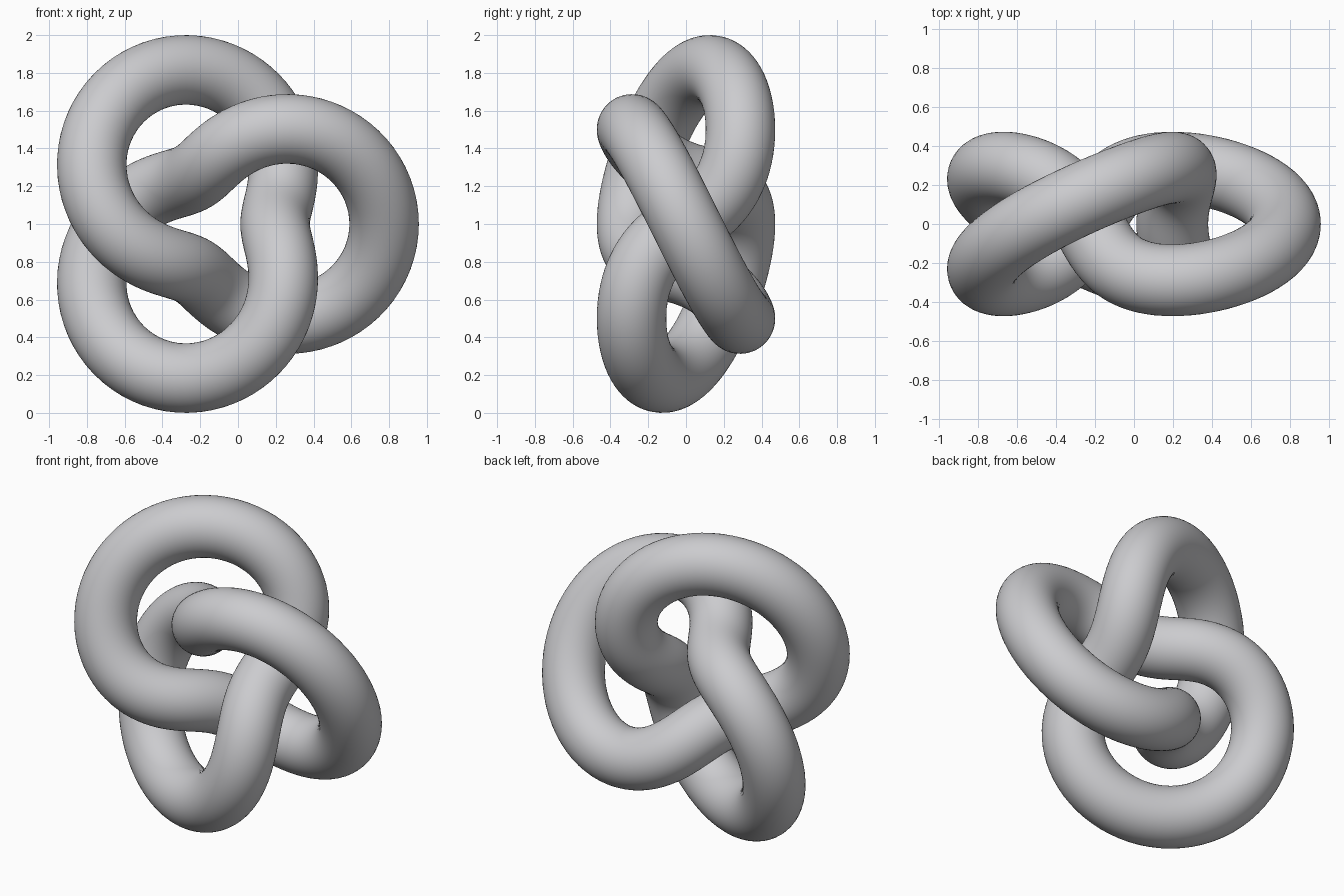
import bpy, bmesh
from math import sin, cos, pi
from mathutils import Vector

if "Cube" in bpy.data.objects:
    bpy.data.objects.remove(bpy.data.objects["Cube"])

MAJOR, MINOR, TUBE = 0.577, 0.2885, 0.184   # guide torus and tube radius
RINGS, SIDES = 240, 40
CENTRE = Vector((-0.092, 0, 1))


def path(t):
    """Trefoil: winds twice round the guide torus, three times through it."""
    rho = MAJOR + MINOR * cos(3 * t)
    return CENTRE + Vector((rho * cos(2 * t), -MINOR * sin(3 * t), rho * sin(2 * t)))


# Sweep a circle along the path, using the guide torus normal as its frame
bm = bmesh.new()
rings = []
for i in range(RINGS):
    t = 2 * pi * i / RINGS
    p = path(t)
    tangent = (path(t + 1e-3) - path(t - 1e-3)).normalized()
    core = CENTRE + MAJOR * Vector((cos(2 * t), 0, sin(2 * t)))
    n = (p - core).normalized()
    b = tangent.cross(n).normalized()
    rings.append([bm.verts.new(p + TUBE * (cos(a) * n + sin(a) * b))
                  for a in (2 * pi * j / SIDES for j in range(SIDES))])

for i in range(RINGS):
    r0, r1 = rings[i], rings[(i + 1) % RINGS]
    for j in range(SIDES):
        k = (j + 1) % SIDES
        bm.faces.new((r0[j], r0[k], r1[k], r1[j])).smooth = True
bmesh.ops.recalc_face_normals(bm, faces=bm.faces)

mesh = bpy.data.meshes.new("trefoil_knot")
bm.to_mesh(mesh)
bm.free()

# Single light grey
grey = bpy.data.materials.new("light_grey")
grey.diffuse_color = (0.6, 0.6, 0.62, 1)
grey.use_nodes = True
grey.node_tree.nodes["Principled BSDF"].inputs["Base Color"].default_value = grey.diffuse_color
mesh.materials.append(grey)
bpy.context.collection.objects.link(bpy.data.objects.new("trefoil_knot", mesh))
